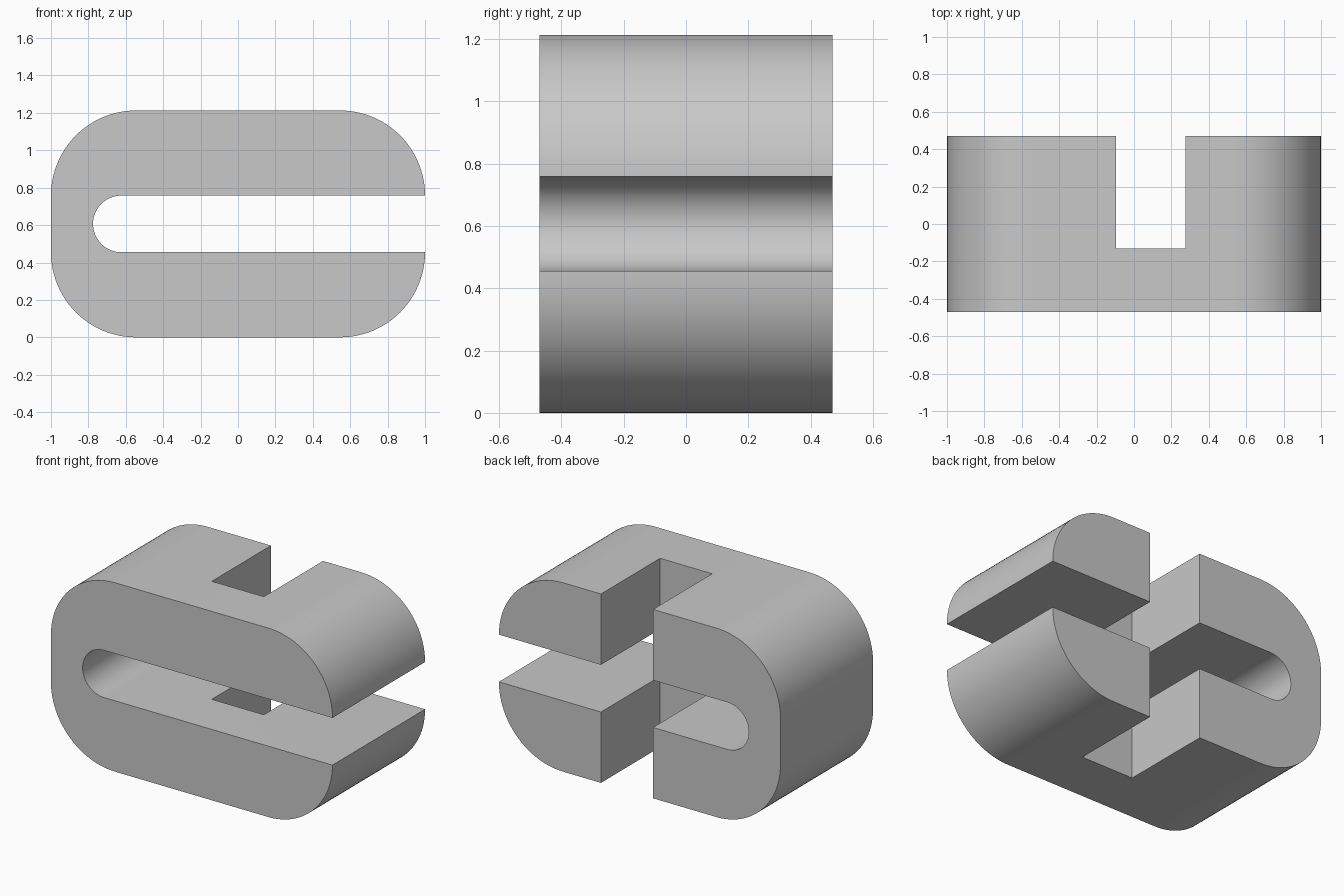
import bpy, bmesh
from math import sin, cos, pi, radians
from mathutils import Matrix, Vector

if "Cube" in bpy.data.objects:
    bpy.data.objects.remove(bpy.data.objects["Cube"], do_unlink=True)

HEIGHT = 1.213
DEPTH = 0.94
MID = HEIGHT / 2
CORNER = 0.455            # outer corner radius
SLOT = MID - CORNER       # slot half height, also its end radius
SLOT_X = -0.775 + SLOT    # centre of the rounded slot end

grey = bpy.data.materials.new("plain_grey")
grey.use_nodes = True
colour = (0.58, 0.58, 0.58, 1)
grey.diffuse_color = colour
grey.node_tree.nodes["Principled BSDF"].inputs["Base Color"].default_value = colour


def arc(cx, cz, r, start, end, steps=24):
    """Points on an arc, angles in degrees."""
    angles = [radians(start + (end - start) * i / steps) for i in range(steps + 1)]
    return [(cx + r * cos(a), cz + r * sin(a)) for a in angles]


def make_object(name, bm):
    bmesh.ops.recalc_face_normals(bm, faces=bm.faces)
    mesh = bpy.data.meshes.new(name)
    bm.to_mesh(mesh)
    bm.free()
    mesh.materials.append(grey)
    obj = bpy.data.objects.new(name, mesh)
    bpy.context.collection.objects.link(obj)
    return obj


# Rounded block with a round-ended slot open to one side
cx = 1 - CORNER
top, low = HEIGHT - CORNER, CORNER
profile = (arc(cx, top, CORNER, 0, 90) + arc(-cx, top, CORNER, 90, 180)
           + arc(-cx, low, CORNER, 180, 270) + arc(cx, low, CORNER, 270, 360)
           + arc(SLOT_X, MID, SLOT, 270, 90, 32))
bm = bmesh.new()
face = bm.faces.new([bm.verts.new((x, -DEPTH / 2, z)) for x, z in profile])
side = bmesh.ops.extrude_face_region(bm, geom=[face], use_keep_orig=True)
verts = [v for v in side["geom"] if isinstance(v, bmesh.types.BMVert)]
bmesh.ops.translate(bm, verts=verts, vec=(0, DEPTH, 0))
body = make_object("slotted_block", bm)

# Square notch cut through both arms from the back
x0, x1, y0, y1 = -0.095, 0.275, -0.13, 0.8
bm = bmesh.new()
bmesh.ops.create_cube(bm, size=1, matrix=Matrix.LocRotScale(
    Vector(((x0 + x1) / 2, (y0 + y1) / 2, MID)), None, Vector((x1 - x0, y1 - y0, 2))))
cutter = make_object("notch_cutter", bm)
cutter.hide_render = True

notch = body.modifiers.new("notch", "BOOLEAN")
notch.operation = "DIFFERENCE"
notch.solver = "EXACT"
notch.object = cutter

for obj in bpy.context.selected_objects:
    obj.select_set(False)
bpy.context.view_layer.objects.active = body
body.select_set(True)
bpy.ops.object.modifier_apply(modifier=notch.name)
bpy.data.objects.remove(cutter, do_unlink=True)
bpy.ops.object.shade_smooth_by_angle(angle=radians(30))
